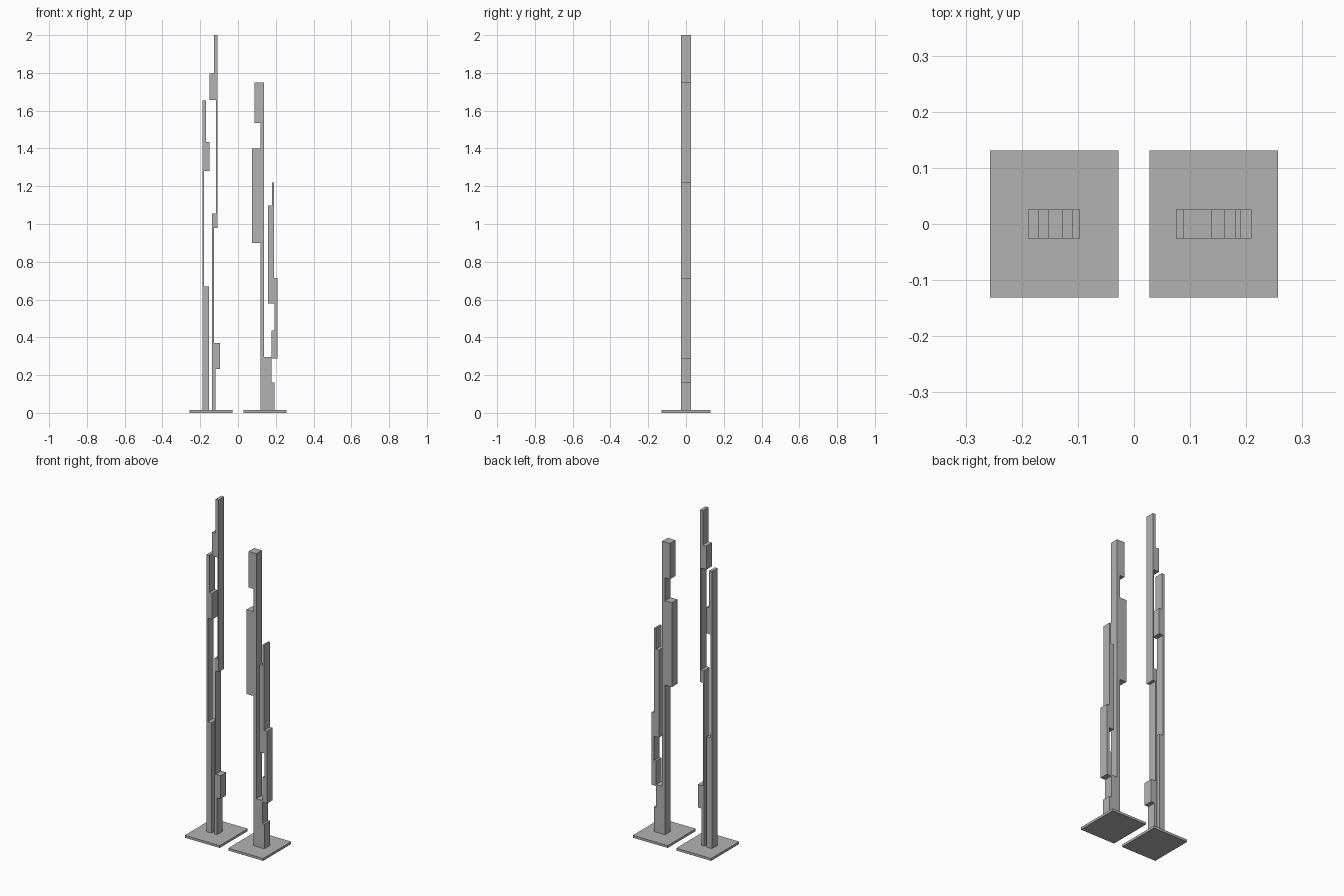
import bpy
import bmesh

if "Cube" in bpy.data.objects:
    bpy.data.objects.remove(bpy.data.objects["Cube"])

# Dark grey finish shared by all parts
grey = bpy.data.materials.new("dark_grey")
grey.diffuse_color = (0.45, 0.45, 0.45, 1)
grey.use_nodes = True
grey.node_tree.nodes["Principled BSDF"].inputs["Base Color"].default_value = grey.diffuse_color


def box(name, x0, x1, y, z0, z1):
    bpy.ops.mesh.primitive_cube_add(size=1, location=((x0 + x1) / 2, 0, (z0 + z1) / 2))
    ob = bpy.context.object
    ob.name = name
    ob.scale = (x1 - x0, 2 * y, z1 - z0)
    bpy.ops.object.transform_apply(location=False, rotation=False, scale=True)
    ob.data.materials.append(grey)
    return ob


def stepped_slab(name, bottom, steps, half_depth=0.026):
    """Extrude a stepped outline; each step is (top z, left x, right x)."""
    right, left, z0 = [], [], bottom
    for z1, x0, x1 in steps:
        for z in (z0, z1):
            right.append((x1, z))
            left.append((x0, z))
        z0 = z1
    outline = []
    for p in right + left[::-1]:
        if not outline or p != outline[-1]:
            outline.append(p)
    bm = bmesh.new()
    face = bm.faces.new([bm.verts.new((x, -half_depth, z)) for x, z in outline])
    ext = bmesh.ops.extrude_face_region(bm, geom=[face])
    verts = [g for g in ext["geom"] if isinstance(g, bmesh.types.BMVert)]
    bmesh.ops.translate(bm, verts=verts, vec=(0, 2 * half_depth, 0))
    bmesh.ops.recalc_face_normals(bm, faces=bm.faces)
    mesh = bpy.data.meshes.new(name)
    bm.to_mesh(mesh)
    bm.free()
    mesh.materials.append(grey)
    ob = bpy.data.objects.new(name, mesh)
    bpy.context.collection.objects.link(ob)
    return ob


BASE = 0.014

# Square base plates
box("left_base", -0.257, -0.028, 0.131, 0, BASE)
box("right_base", 0.028, 0.257, 0.131, 0, BASE)

# Left sculpture: outer and inner upright
stepped_slab("left_outer_upright", BASE, [
    (0.668, -0.189, -0.154),
    (1.28, -0.189, -0.180),
    (1.435, -0.189, -0.152),
    (1.655, -0.189, -0.170),
])
stepped_slab("left_inner_upright", BASE, [
    (0.233, -0.137, -0.120),
    (0.37, -0.137, -0.096),
    (0.98, -0.137, -0.128),
    (1.055, -0.137, -0.109),
    (1.657, -0.117, -0.109),
    (1.797, -0.152, -0.109),
    (2.0, -0.128, -0.109),
])

# Right sculpture: main column and the side branch that grows from its foot
stepped_slab("right_main_column", BASE, [
    (0.16, 0.119, 0.192),
    (0.296, 0.119, 0.178),
    (0.90, 0.119, 0.138),
    (1.40, 0.075, 0.138),
    (1.535, 0.119, 0.138),
    (1.748, 0.088, 0.138),
])
stepped_slab("right_side_branch", 0.287, [
    (0.435, 0.178, 0.209),
    (0.578, 0.192, 0.209),
    (0.715, 0.160, 0.209),
    (1.097, 0.160, 0.190),
    (1.22, 0.180, 0.190),
])
